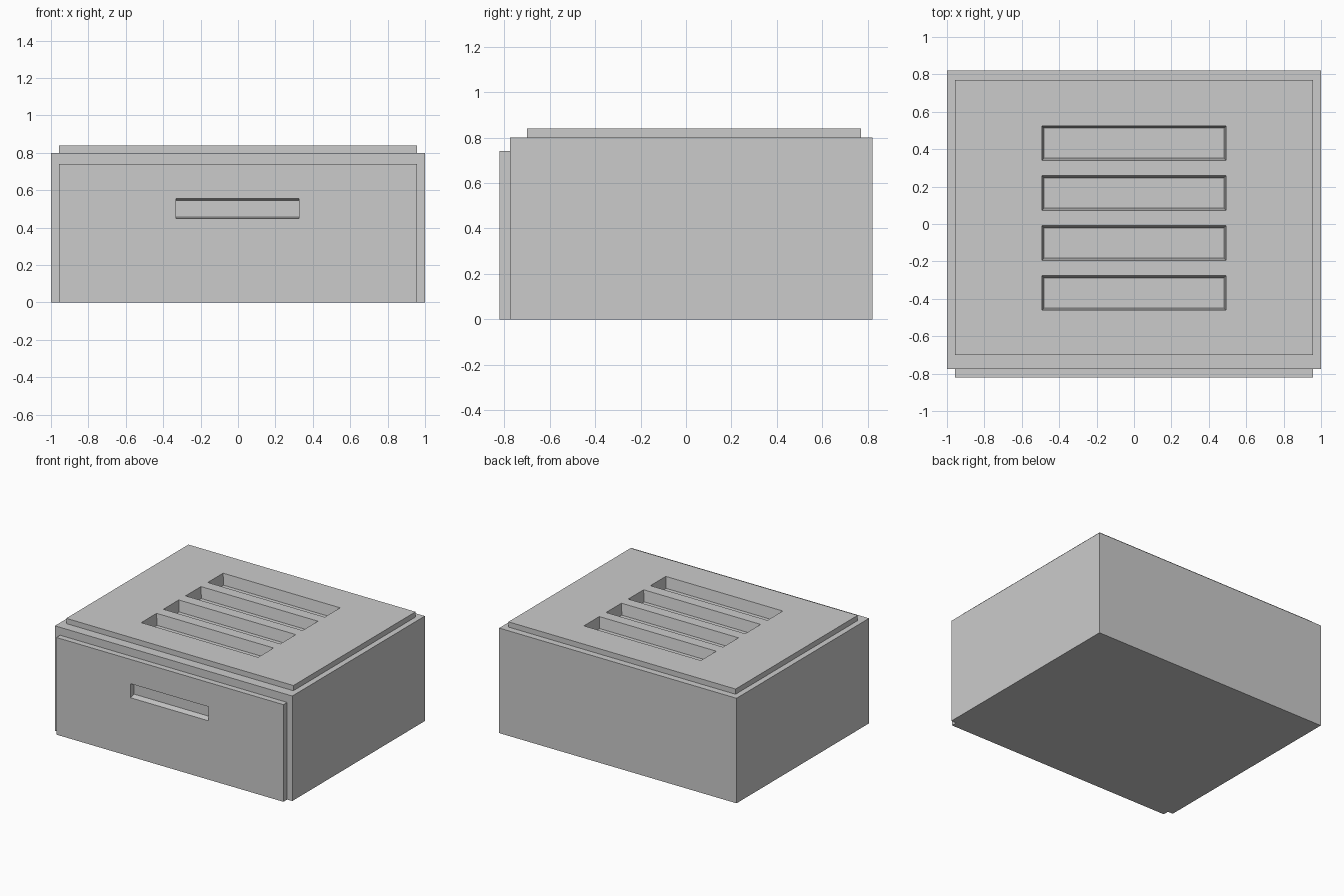
import bpy, bmesh

if "Cube" in bpy.data.objects:
    bpy.data.objects.remove(bpy.data.objects["Cube"])


def new_object(name, bm):
    bmesh.ops.recalc_face_normals(bm, faces=bm.faces)
    mesh = bpy.data.meshes.new(name)
    bm.to_mesh(mesh)
    bm.free()
    ob = bpy.data.objects.new(name, mesh)
    bpy.context.collection.objects.link(ob)
    return ob


def loft(bm, a, b):
    """Solid between two four-point loops."""
    va = [bm.verts.new(p) for p in a]
    vb = [bm.verts.new(p) for p in b]
    bm.faces.new(va)
    bm.faces.new(vb[::-1])
    for i in range(4):
        j = (i + 1) % 4
        bm.faces.new((va[i], vb[i], vb[j], va[j]))


def rect(x0, x1, y0, y1):
    return [(x0, y0), (x1, y0), (x1, y1), (x0, y1)]


def box(name, x0, x1, y0, y1, z0, z1):
    bm = bmesh.new()
    r = rect(x0, x1, y0, y1)
    loft(bm, [(x, y, z0) for x, y in r], [(x, y, z1) for x, y in r])
    return new_object(name, bm)


def cut(ob, cutter):
    mod = ob.modifiers.new("recess", 'BOOLEAN')
    mod.operation = 'DIFFERENCE'
    mod.solver = 'EXACT'
    mod.object = cutter
    bpy.context.view_layer.objects.active = ob
    bpy.ops.object.modifier_apply(modifier=mod.name)


# Main parts
body = box("body", -1, 1, -0.775, 0.82, 0, 0.8)
lid = box("top_plate", -0.957, 0.957, -0.70, 0.77, 0.8, 0.84)
panel = box("front_panel", -0.957, 0.957, -0.82, -0.775, 0, 0.74)

# Four tapered vent slots, through the plate and into the body
DEPTH, TAPER = 0.083, 0.013
bm = bmesh.new()
for i in range(4):
    cy = 0.4325 - i * 0.267

    def slot(z):
        t = (0.84 - z) / DEPTH * TAPER
        return [(x, y, z) for x, y in
                rect(-0.493 + t, 0.493 - t, cy - 0.0925 + t, cy + 0.0925 - t)]
    loft(bm, slot(0.84 - DEPTH), slot(0.87))
slots = new_object("slot_cutter", bm)
cut(body, slots)
cut(lid, slots)

# Handle recess, narrowing in height through the front panel
bm = bmesh.new()


def grip(y):
    t = (y + 0.82) / 0.045 * 0.01
    return [(x, y, z) for x, z in rect(-0.332, 0.327, 0.448 + t, 0.555 - t)]


loft(bm, grip(-0.84), grip(-0.765))
handle = new_object("handle_cutter", bm)
cut(panel, handle)

for helper in (slots, handle):
    bpy.data.objects.remove(helper)
